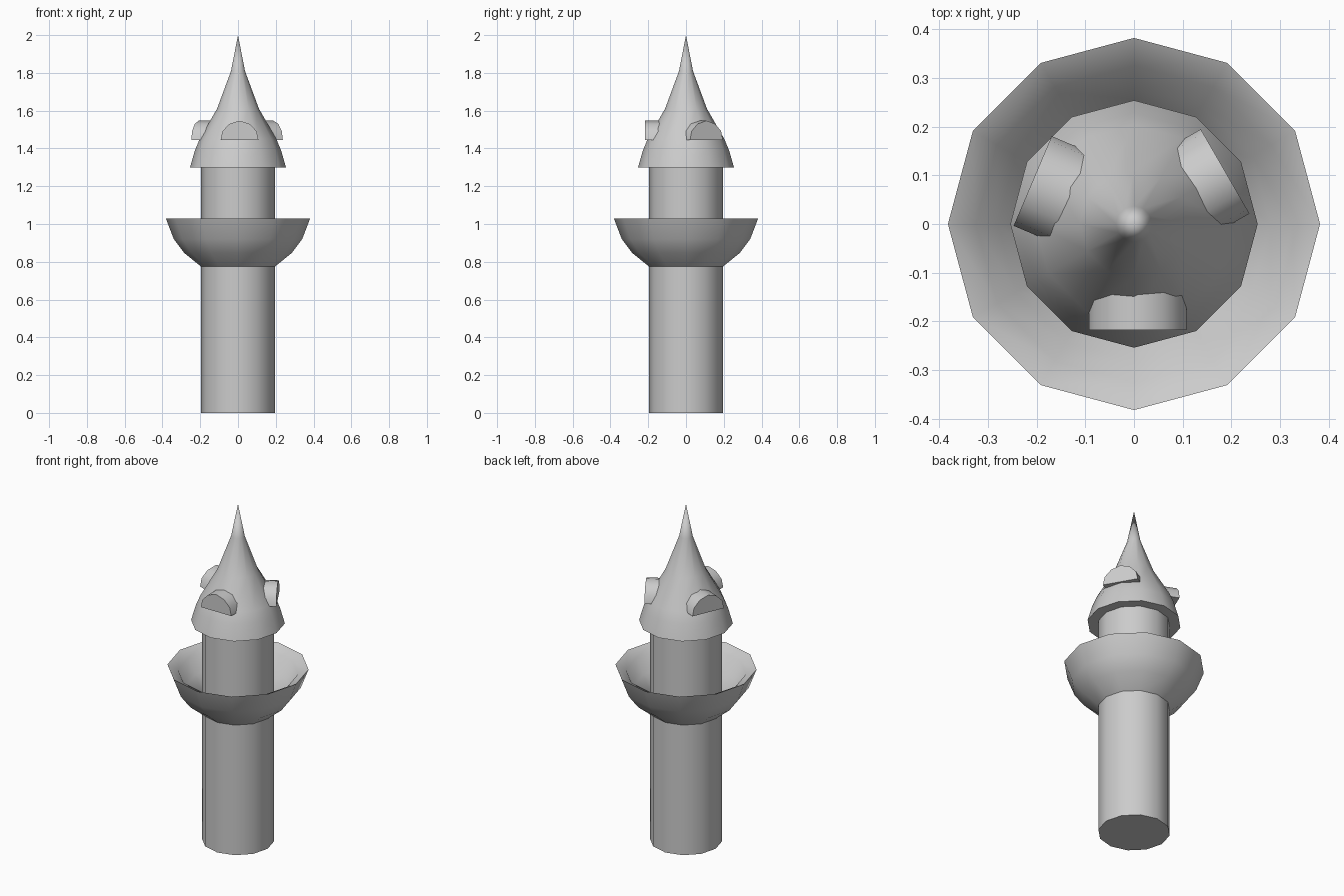
import bpy, bmesh, math
from mathutils import Matrix

if "Cube" in bpy.data.objects:
    bpy.data.objects.remove(bpy.data.objects["Cube"])

SIDES = 12


def finish(bm, name, angle=50):
    bmesh.ops.remove_doubles(bm, verts=bm.verts, dist=1e-5)
    bmesh.ops.recalc_face_normals(bm, faces=bm.faces)
    me = bpy.data.meshes.new(name)
    bm.to_mesh(me)
    bm.free()
    ob = bpy.data.objects.new(name, me)
    bpy.context.collection.objects.link(ob)
    bpy.ops.object.select_all(action='DESELECT')
    ob.select_set(True)
    bpy.context.view_layer.objects.active = ob
    bpy.ops.object.shade_smooth_by_angle(angle=math.radians(angle))
    return ob


def lathe(name, profile, closed=False, angle=50):
    """Revolve (radius, z) points into a twelve-sided part."""
    bm = bmesh.new()
    rings = [[bm.verts.new((r * math.cos(2 * math.pi * i / SIDES),
                            r * math.sin(2 * math.pi * i / SIDES), z))
              for i in range(SIDES)] for r, z in profile]
    pairs = list(zip(rings, rings[1:]))
    if closed:
        pairs.append((rings[-1], rings[0]))
    for a, b in pairs:
        for i in range(SIDES):
            j = (i + 1) % SIDES
            bm.faces.new((a[i], a[j], b[j], b[i]))
    return finish(bm, name, angle)


# Round shaft with a closed base
lathe("tower_shaft", [(0, 0), (0.195, 0), (0.195, 1.32)])

# Flared bowl-shaped balcony with a sloping rim
lathe("balcony", [(0.19, 0.77), (0.285, 0.847), (0.34, 0.92), (0.382, 1.03),
                  (0.325, 1.0), (0.28, 0.91), (0.19, 0.86)], closed=True, angle=80)

# Pointed roof with a steep skirt and flat underside
lathe("roof", [(0.19, 1.30), (0.254, 1.30), (0.228, 1.39), (0.203, 1.45),
               (0.111, 1.61), (0.037, 1.81), (0, 2.0)])


# Half-round dormers pushed into the roof
def dormer(name, degrees, outer, shift=0.0, inner=0.12):
    arch = [(0.1, 1.445), (0.09, 1.492), (0.053, 1.53), (0, 1.547),
            (-0.053, 1.53), (-0.09, 1.492), (-0.1, 1.445)]
    bm = bmesh.new()
    front = bm.faces.new([bm.verts.new((outer, t + shift, z)) for t, z in arch])
    out = bmesh.ops.extrude_face_region(bm, geom=[front], use_keep_orig=True)
    verts = [v for v in out["geom"] if isinstance(v, bmesh.types.BMVert)]
    bmesh.ops.translate(bm, verts=verts, vec=(inner - outer, 0, 0))
    bm.transform(Matrix.Rotation(math.radians(degrees), 4, 'Z'))
    finish(bm, name, 45)


dormer("dormer_front", -90, 0.218, 0.008)
dormer("dormer_right", 30, 0.216)
dormer("dormer_left", 157, 0.226)
